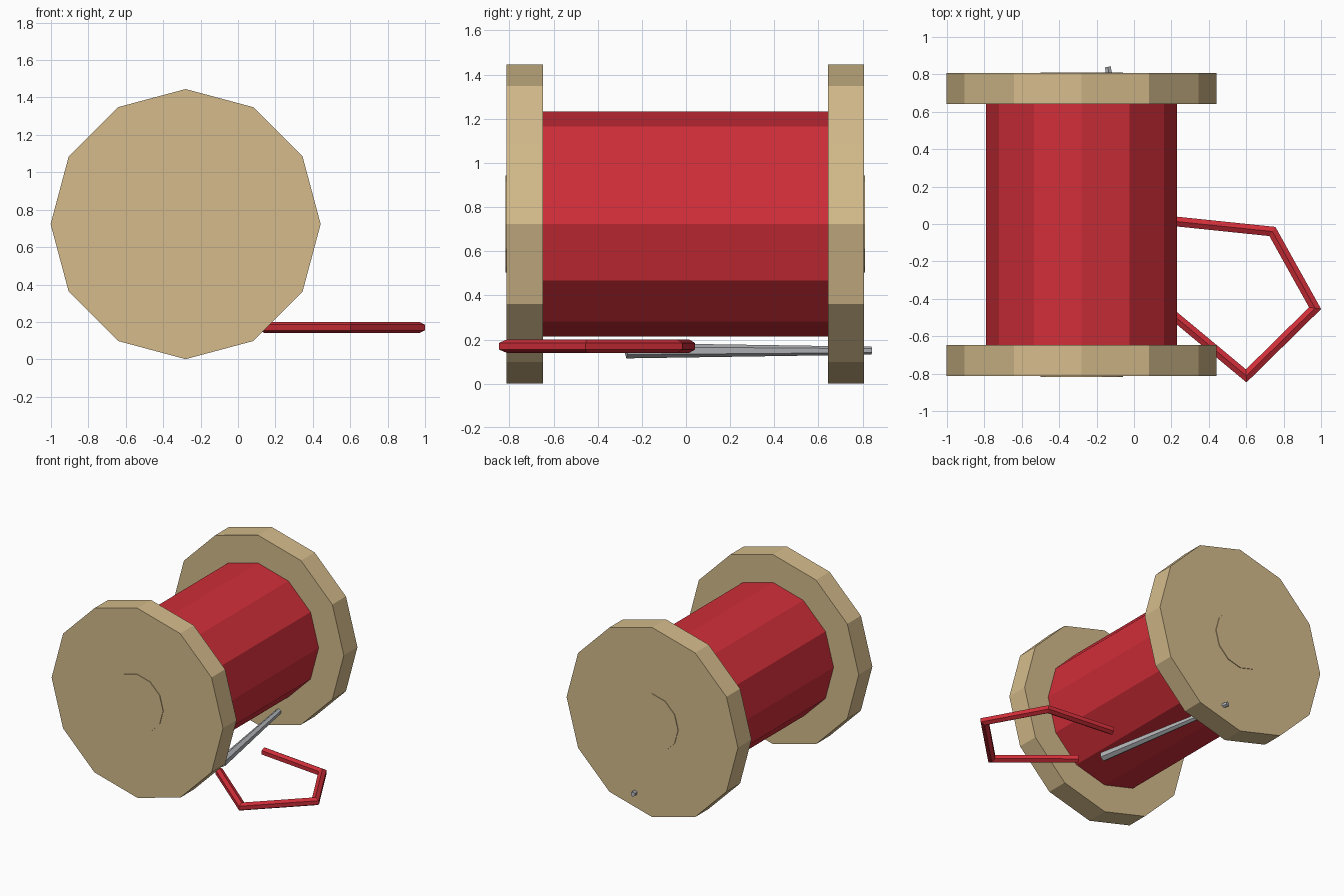
import bpy
import bmesh
from math import cos, sin, tau
from mathutils import Vector

cube = bpy.data.objects.get("Cube")
if cube:
    bpy.data.objects.remove(cube, do_unlink=True)


def material(name, colour):
    mat = bpy.data.materials.new(name)
    mat.use_nodes = True
    mat.diffuse_color = (*colour, 1)
    mat.node_tree.nodes["Principled BSDF"].inputs["Base Color"].default_value = (*colour, 1)
    return mat


wood = material("light wood", (0.66, 0.5, 0.26))
red = material("red thread", (0.63, 0.027, 0.04))
steel = material("grey steel", (0.45, 0.46, 0.48))


def sweep(name, path, radii, sides, mat):
    """Flat-faced tube along a level path, with mitred corners and capped ends."""
    bm = bmesh.new()
    points = [Vector(p) for p in path]
    up = Vector((0, 0, 1))
    rings = []
    for i, point in enumerate(points):
        before = (point - points[max(i - 1, 0)]).normalized()
        after = (points[min(i + 1, len(points) - 1)] - point).normalized()
        tangent = (before + after).normalized()
        stretch = 1 / tangent.dot(after if after.length else before)
        side = tangent.cross(up).normalized() * stretch
        ring = []
        for k in range(sides):
            a = tau * k / sides
            ring.append(bm.verts.new(point + radii[i] * (side * sin(a) + up * cos(a))))
        rings.append(ring)
    for r, s in zip(rings, rings[1:]):
        for k in range(sides):
            n = (k + 1) % sides
            bm.faces.new((r[k], r[n], s[n], s[k]))
    bm.faces.new(rings[0])
    bm.faces.new(rings[-1])
    bmesh.ops.recalc_face_normals(bm, faces=bm.faces)
    mesh = bpy.data.meshes.new(name)
    bm.to_mesh(mesh)
    bm.free()
    mesh.materials.append(mat)
    obj = bpy.data.objects.new(name, mesh)
    bpy.context.collection.objects.link(obj)
    return obj


def drum(name, radius, y0, y1, mat):
    """Twelve-sided drum on the spool axis."""
    x, z = -0.28, 0.723
    return sweep(name, [(x, y0, z), (x, y1, z)], [radius, radius], 12, mat)


# Spool: two end discs, wound thread, and the rod through the middle
drum("front_flange", 0.722, -0.812, -0.648, wood)
drum("back_flange", 0.722, 0.642, 0.806, wood)
drum("wound_thread", 0.51, -0.65, 0.645, red)
drum("centre_rod", 0.22, -0.817, 0.811, wood)

# Loose thread lying beside the spool
loose = [(0.21, 0.015), (0.74, -0.04), (0.968, -0.45), (0.6, -0.812), (0.14, -0.43)]
sweep("loose_thread", [(x, y, 0.17) for x, y in loose], [0.03] * len(loose), 6, red)

# Needle passing under the spool and through the back disc
sweep("needle", [(0.05, -0.27, 0.15), (-0.14, 0.84, 0.15)], [0.035, 0.018], 6, steel)
